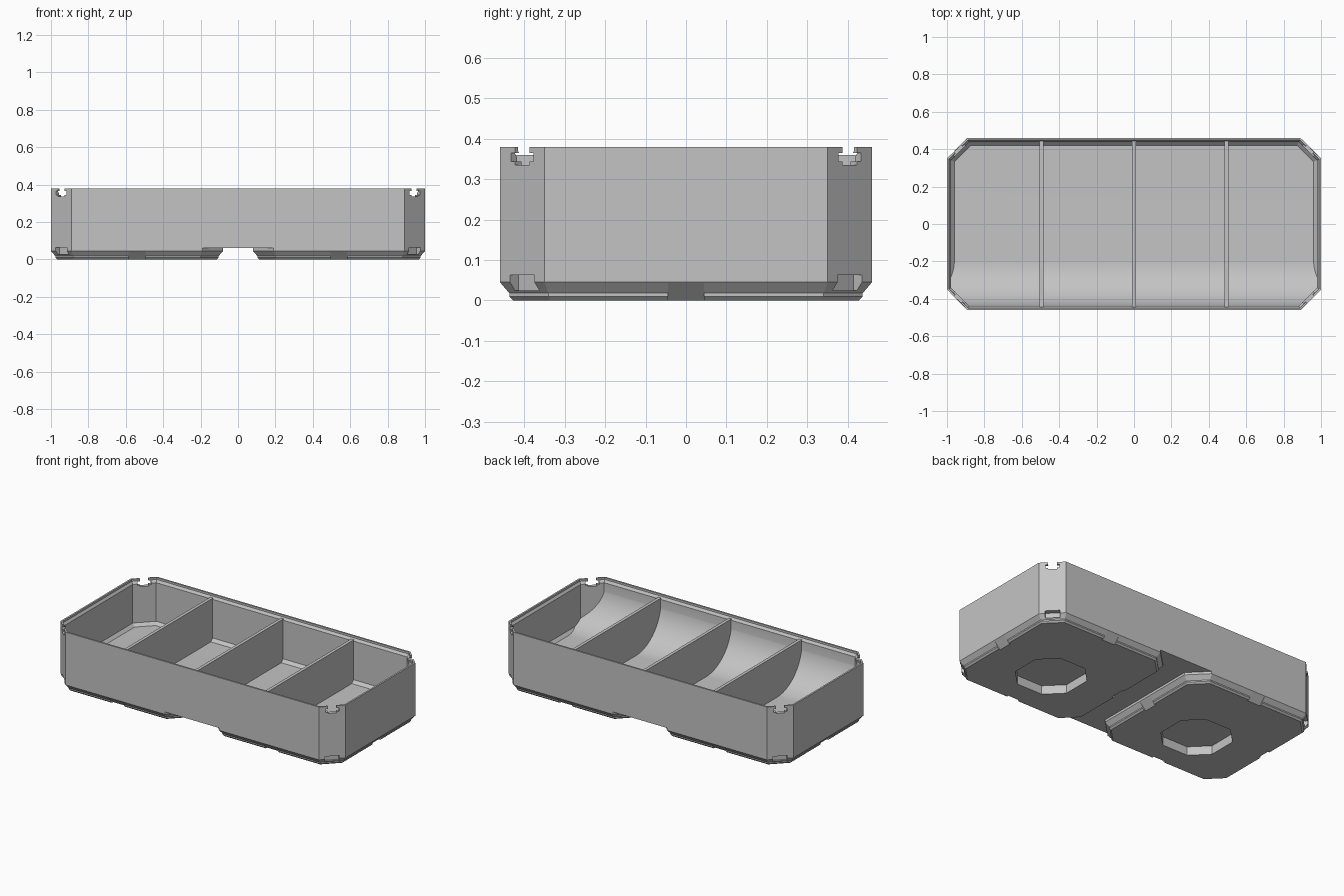
import bpy
import bmesh
import math
from mathutils import Matrix, Vector

default = bpy.data.objects.get("Cube")
if default:
    bpy.data.objects.remove(default, do_unlink=True)

CORNER = 0.11      # corner cut of the outer octagon
HX, HY = 1.0, 0.46
FLOOR, TOP = 0.09, 0.38

grey = bpy.data.materials.new("plain grey")
grey.use_nodes = True
grey.diffuse_color = (0.55, 0.55, 0.55, 1)
grey.node_tree.nodes["Principled BSDF"].inputs["Base Color"].default_value = (0.55, 0.55, 0.55, 1)


def finish(name, bm):
    bmesh.ops.recalc_face_normals(bm, faces=bm.faces)
    mesh = bpy.data.meshes.new(name)
    bm.to_mesh(mesh)
    bm.free()
    mesh.materials.append(grey)
    obj = bpy.data.objects.new(name, mesh)
    bpy.context.collection.objects.link(obj)
    return obj


def octagon(hx, hy, inset, corner):
    """Rectangle with cut corners, offset inwards by inset."""
    c = corner - inset * (2 - math.sqrt(2))
    a, b = hx - inset, hy - inset
    return [(a, c - b), (a, b - c), (a - c, b), (c - a, b),
            (-a, b - c), (-a, c - b), (c - a, -b), (a - c, -b)]


def loft(name, hx, hy, levels, corner=CORNER, centre=(0, 0)):
    """Stack octagon rings given as (height, inset)."""
    bm = bmesh.new()
    rings = [[bm.verts.new((x + centre[0], y + centre[1], z))
              for x, y in octagon(hx, hy, inset, corner)] for z, inset in levels]
    for low, high in zip(rings, rings[1:]):
        for i in range(8):
            j = (i + 1) % 8
            bm.faces.new((low[i], low[j], high[j], high[i]))
    bm.faces.new(rings[0][::-1])
    bm.faces.new(rings[-1])
    return finish(name, bm)


def box(name, size, matrix):
    bm = bmesh.new()
    bmesh.ops.create_cube(bm, size=1, matrix=matrix @ Matrix.Diagonal((*size, 1)))
    return finish(name, bm)


def subtract(target, cutter, keep=False):
    mod = target.modifiers.new("cut", 'BOOLEAN')
    mod.operation = 'DIFFERENCE'
    mod.solver = 'EXACT'
    mod.object = cutter
    cutter.hide_render = True
    graph = bpy.context.evaluated_depsgraph_get()
    mesh = bpy.data.meshes.new_from_object(target.evaluated_get(graph))
    target.modifiers.clear()
    target.data = mesh
    if not keep:
        bpy.data.objects.remove(cutter, do_unlink=True)


# Outer shell of the tray
body = loft("tray_body", HX, HY, [(0.06, 0), (TOP, 0)])

# Inner space: bevelled floor edge, straight wall, flared rim
cavity = loft("cavity_cutter", HX, HY, [
    (FLOOR, 0.04), (FLOOR + 0.018, 0.022), (0.353, 0.022), (0.368, 0.011), (0.42, 0.011)])

# Curved scoop along the front wall
radius = 0.252
arc = [(-0.19 - radius * math.sin(t), FLOOR + radius * (1 - math.cos(t)))
       for t in (math.pi / 2 * i / 24 for i in range(25))]
profile = [(-0.6, 0.05), (-0.19, 0.05)] + arc + [(-0.6, FLOOR + radius)]
bm = bmesh.new()
side = bm.faces.new([bm.verts.new((-1.2, y, z)) for y, z in profile])
push = bmesh.ops.extrude_face_region(bm, geom=[side])
bmesh.ops.translate(bm, vec=(2.4, 0, 0),
                    verts=[v for v in push["geom"] if isinstance(v, bmesh.types.BMVert)])
subtract(cavity, finish("scoop_fill", bm))
subtract(body, cavity)

# Two feet with a stepped edge and an octagonal socket below
feet = {}
for name, sx in (("foot_left", 1), ("foot_right", -1)):
    cx = 0.54 * sx
    foot = loft(name, HY, HY, [(0, 0.033), (0.01, 0.023), (0.018, 0.023),
                               (0.045, 0), (0.06, 0)], centre=(cx, 0))
    subtract(foot, loft("socket_cutter", 0.19, 0.19, [(-0.05, 0), (0.055, 0)],
                        corner=0.1, centre=(cx, -0.09)))
    # Slanted notch in the middle of each side
    for k in range(4):
        turn = (Matrix.Translation((cx, 0, 0)) @ Matrix.Rotation(k * math.pi / 2, 4, 'Z')
                @ Matrix.Translation(Vector((0.43, 0, 0.015)) + Vector((1, 0, -1)) * 0.0354)
                @ Matrix.Rotation(math.radians(45), 4, 'Y'))
        subtract(foot, box("edge_cutter", (0.1, 0.09, 0.08), turn))
    feet[sx] = foot

# Keyed notch in each top corner and pocket in each bottom corner
for sx in (1, -1):
    for sy in (1, -1):
        def at_corner(z):
            return (Matrix.Translation((sx * (HX - CORNER / 2), sy * (HY - CORNER / 2), z))
                    @ Matrix.Rotation(math.atan2(sy, sx), 4, 'Z'))
        subtract(body, box("slot_cutter", (0.12, 0.05, 0.085), at_corner(0.3775)))
        subtract(body, box("key_cutter", (0.12, 0.08, 0.022), at_corner(0.354)))
        pocket = box("pocket_cutter", (0.06, 0.085, 0.038), at_corner(0.044))
        subtract(body, pocket, keep=True)
        subtract(feet[sx], pocket)

# Three dividers
dividers = [box(f"divider_{i + 1}", (0.02, 0.89, 0.285),
                Matrix.Translation((x, 0, 0.2175)))
            for i, x in enumerate((-0.495, 0, 0.495))]

# Smooth scoop, sharp edges everywhere else
bpy.ops.object.select_all(action='DESELECT')
for obj in [body, *feet.values(), *dividers]:
    obj.select_set(True)
bpy.context.view_layer.objects.active = body
bpy.ops.object.shade_smooth_by_angle(angle=math.radians(20))
